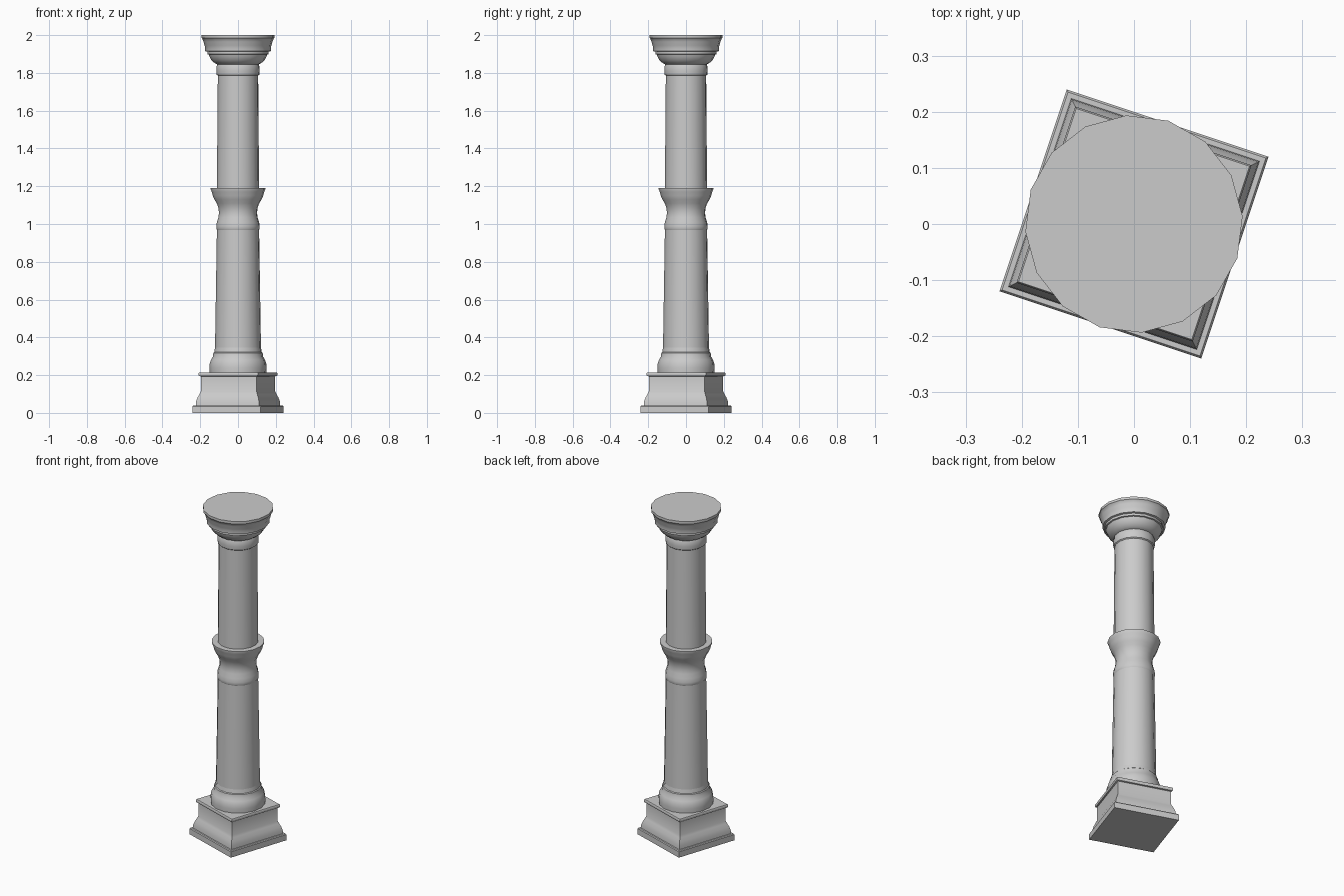
import bpy, bmesh, math

cube = bpy.data.objects.get("Cube")
if cube:
    bpy.data.objects.remove(cube, do_unlink=True)

TURN = math.atan2(0.12, 0.24)  # corner direction of the square base

stone = bpy.data.materials.new("grey stone")
stone.use_nodes = True
GREY = (0.6, 0.6, 0.6, 1)
stone.diffuse_color = GREY
stone.node_tree.nodes["Principled BSDF"].inputs["Base Color"].default_value = GREY


def turned(name, sides, profile):
    """Closed solid made of stacked rings; profile holds (radius, height)."""
    bm = bmesh.new()
    rings = []
    for r, z in profile:
        angles = [TURN + math.tau * i / sides for i in range(sides)]
        rings.append([bm.verts.new((r * math.cos(a), r * math.sin(a), z)) for a in angles])
    for low, high in zip(rings, rings[1:]):
        for i in range(sides):
            j = (i + 1) % sides
            bm.faces.new((low[i], low[j], high[j], high[i]))
    bm.faces.new(rings[0][::-1])
    bm.faces.new(rings[-1])
    mesh = bpy.data.meshes.new(name)
    bm.to_mesh(mesh)
    bm.free()
    mesh.materials.append(stone)
    obj = bpy.data.objects.new(name, mesh)
    bpy.context.collection.objects.link(obj)
    bpy.ops.object.select_all(action="DESELECT")
    obj.select_set(True)
    bpy.context.view_layer.objects.active = obj
    bpy.ops.object.shade_smooth_by_angle(angle=math.radians(35))


# Square plinth with a sloped foot and a thin cap slab
turned("plinth", 4, [
    (0.268, 0), (0.268, 0.035), (0.263, 0.04), (0.25, 0.04), (0.248, 0.06),
    (0.24, 0.08), (0.228, 0.1), (0.22, 0.113), (0.22, 0.193),
    (0.23, 0.196), (0.234, 0.201), (0.234, 0.21), (0.23, 0.215)])

# Rounded foot of the column
turned("column_foot", 16, [
    (0.15, 0.21), (0.152, 0.24), (0.15, 0.262), (0.143, 0.282), (0.133, 0.298),
    (0.131, 0.318), (0.126, 0.322), (0.122, 0.345)])

# Tapered lower shaft
turned("lower_shaft", 16, [(0.122, 0.34), (0.112, 0.972)])

# Waist collar, flaring to an open lip
turned("waist_collar", 16, [
    (0.112, 0.968), (0.115, 0.975), (0.115, 0.988), (0.112, 1.01), (0.104, 1.035),
    (0.101, 1.06), (0.104, 1.085), (0.113, 1.11), (0.125, 1.13), (0.134, 1.15),
    (0.139, 1.17), (0.145, 1.183), (0.145, 1.19)])

# Upper shaft
turned("upper_shaft", 16, [(0.112, 1.185), (0.107, 1.8)])

# Ring below the capital
turned("neck_ring", 16, [
    (0.107, 1.785), (0.113, 1.79), (0.115, 1.81), (0.114, 1.835), (0.108, 1.848)])

# Stepped capital with a flat top
turned("capital", 16, [
    (0.108, 1.843), (0.125, 1.853), (0.14, 1.866), (0.151, 1.885), (0.155, 1.897),
    (0.163, 1.899), (0.163, 1.912), (0.174, 1.915), (0.174, 1.935),
    (0.178, 1.945), (0.183, 1.965), (0.19, 1.982), (0.194, 1.985), (0.194, 2.0)])
